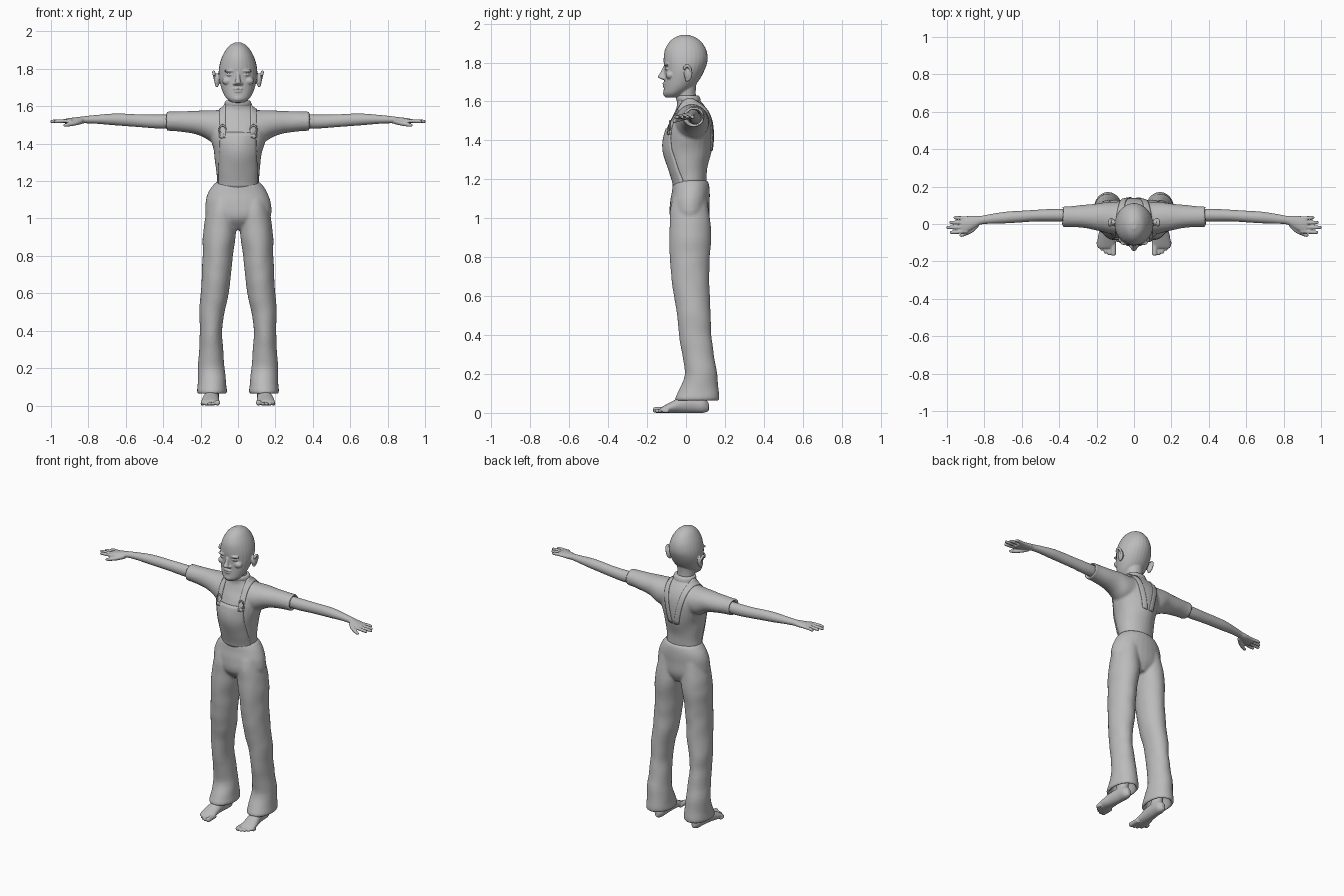
import bpy, bmesh
from math import sin, cos, pi, radians
from mathutils import Vector, Matrix, noise
from mathutils.bvhtree import BVHTree

cube = bpy.data.objects.get("Cube")
if cube:
    bpy.data.objects.remove(cube, do_unlink=True)

GREY = (0.5, 0.5, 0.5, 1)
grey = bpy.data.materials.new("plain_grey")
grey.use_nodes = True
grey.diffuse_color = GREY
grey.node_tree.nodes["Principled BSDF"].inputs["Base Color"].default_value = GREY

# axis -> how (along, u, v) becomes (x, y, z)
AXES = {"x": lambda p, u, v: (p, u, v),
        "y": lambda p, u, v: (u, p, v),
        "z": lambda p, u, v: (u, v, p)}


def spline(rows, steps=4):
    """Catmull-Rom interpolation between section rows."""
    out = []
    last = len(rows) - 1
    for i in range(last):
        a, b, c, d = (rows[max(0, min(last, i + k))] for k in (-1, 0, 1, 2))
        for s in range(steps):
            t = s / steps
            out.append([q + t * ((r - p) / 2 + t * (p - 2.5 * q + 2 * r - e / 2
                        + t * (1.5 * (q - r) + (e - p) / 2)))
                        for p, q, r, e in zip(a, b, c, d)])
    return out + [rows[-1]]


def loft(bm, axis, rows, side=1, fold=0, sides=28):
    """Closed tube through rows of (along, centre u, centre v, half u, half v)."""
    rings = []
    for p, u, v, a, b in spline(rows):
        ring = []
        for k in range(sides):
            t = 2 * pi * k / sides
            point = Vector(AXES[axis](p, u + a * cos(t), v + b * sin(t)))
            if fold:
                f = 1 + fold * noise.noise(point * 11)
                point = Vector(AXES[axis](p, u + a * f * cos(t), v + b * f * sin(t)))
            point.x *= side
            ring.append(bm.verts.new(point))
        rings.append(ring)
    for lo, hi in zip(rings, rings[1:]):
        for k in range(sides):
            n = (k + 1) % sides
            bm.faces.new((lo[k], lo[n], hi[n], hi[k]))
    bm.faces.new(rings[0])
    bm.faces.new(rings[-1])


def blob(bm, centre, size):
    bmesh.ops.create_uvsphere(bm, u_segments=20, v_segments=12, radius=1,
                              matrix=Matrix.LocRotScale(Vector(centre), None, Vector(size)))


def finish(name, bm):
    bmesh.ops.recalc_face_normals(bm, faces=bm.faces)
    mesh = bpy.data.meshes.new(name)
    bm.to_mesh(mesh)
    bm.free()
    for face in mesh.polygons:
        face.use_smooth = True
    mesh.materials.append(grey)
    obj = bpy.data.objects.new(name, mesh)
    bpy.context.collection.objects.link(obj)
    return obj


def fuse(name, bm, voxel, rounds=3):
    """Weld overlapping solids into one smooth skin."""
    obj = finish(name, bm)
    remesh = obj.modifiers.new("weld", "REMESH")
    remesh.mode = "VOXEL"
    remesh.voxel_size = voxel
    remesh.use_smooth_shade = True
    soften = obj.modifiers.new("soften", "SMOOTH")
    soften.factor = 0.5
    soften.iterations = rounds
    return obj


# shirt: trunk and short open sleeves
bm = bmesh.new()
loft(bm, "z", [(1.14, 0, .02, .11, .085), (1.18, 0, .02, .115, .085),
               (1.26, 0, .01, .118, .1), (1.35, 0, .008, .127, .122),
               (1.42, 0, .015, .147, .126), (1.49, 0, .025, .16, .112),
               (1.54, 0, .03, .15, .09), (1.58, 0, .025, .1, .07),
               (1.6, 0, .015, .073, .062), (1.625, 0, .01, .067, .058)], fold=.04)
for side in (-1, 1):
    loft(bm, "x", [(.08, .03, 1.49, .09, .09), (.14, .035, 1.495, .085, .085),
                   (.2, .038, 1.51, .073, .067), (.28, .04, 1.517, .06, .056),
                   (.36, .04, 1.52, .055, .052), (.38, .04, 1.52, .056, .051),
                   (.38, .045, 1.52, .04, .04), (.33, .045, 1.52, .038, .038)],
         side, fold=.05)
shirt = fuse("shirt", bm, .008)

# collar ring
bm = bmesh.new()
loft(bm, "z", [(1.595, 0, .016, .07, .06), (1.61, 0, .012, .073, .063),
               (1.63, 0, .008, .066, .058), (1.63, 0, .005, .05, .045)])
fuse("collar", bm, .006, 2)

# trousers: hips and flared open legs
bm = bmesh.new()
loft(bm, "z", [(.94, 0, .03, .05, .06), (1, 0, .02, .165, .1),
               (1.08, 0, .02, .176, .102), (1.14, 0, .025, .158, .098),
               (1.18, 0, .025, .132, .092), (1.195, 0, .025, .115, .08)], fold=.03)
for side in (-1, 1):
    loft(bm, "z", [(1.1, .075, .02, .075, .09), (1, .09, .02, .085, .104),
                   (.9, .1, .022, .088, .108), (.8, .107, .02, .081, .102),
                   (.7, .115, .022, .079, .097), (.6, .123, .03, .075, .092),
                   (.5, .138, .04, .068, .087), (.4, .145, .048, .06, .083),
                   (.3, .143, .062, .064, .082), (.2, .142, .077, .071, .083),
                   (.12, .14, .065, .077, .102), (.07, .138, .055, .081, .115),
                   (.07, .138, .055, .063, .096), (.14, .138, .06, .056, .076)],
         side, fold=.05)
fuse("trousers", bm, .008)

# arms with hands
for side, label in ((1, "left"), (-1, "right")):
    bm = bmesh.new()
    loft(bm, "x", [(.3, .045, 1.52, .034, .036), (.42, .047, 1.518, .034, .037),
                   (.52, .045, 1.522, .031, .034), (.6, .04, 1.527, .031, .033),
                   (.68, .035, 1.53, .031, .03), (.76, .028, 1.53, .026, .023),
                   (.82, .02, 1.528, .023, .019), (.85, .012, 1.525, .032, .018),
                   (.9, -.002, 1.522, .044, .015), (.925, -.004, 1.52, .043, .012)], side)
    for i, tip in enumerate((.965, .988, 1.003, .985)):
        y = .03 - .023 * i
        loft(bm, "x", [(.89, y, 1.522, .01, .01), (.94, y * 1.1, 1.521, .01, .01),
                       (tip - .01, y * 1.15, 1.519, .009, .009),
                       (tip, y * 1.15, 1.518, .004, .004)], side, sides=12)
    loft(bm, "x", [(.83, 0, 1.52, .015, .014), (.86, -.028, 1.512, .015, .013),
                   (.9, -.052, 1.503, .011, .011), (.925, -.06, 1.499, .009, .009),
                   (.935, -.061, 1.498, .003, .003)], side, sides=14)
    fuse(label + "_arm", bm, .004, 2)

# bare feet with toes
for side, label in ((1, "left"), (-1, "right")):
    bm = bmesh.new()
    loft(bm, "y", [(.117, .135, .03, .012, .02), (.09, .135, .04, .032, .04),
                   (.04, .137, .045, .036, .045), (-.02, .142, .042, .04, .042),
                   (-.07, .147, .03, .046, .03), (-.115, .149, .018, .048, .018),
                   (-.13, .149, .014, .042, .012)], side)
    loft(bm, "z", [(.03, .135, .05, .034, .04), (.2, .135, .06, .034, .04)], side)
    for i in range(5):
        r = .010 if i else .015
        x, tip = .11 + .019 * i + (.004 if i else 0), -.17 + .003 * i * i
        loft(bm, "y", [(-.09, x, r, r, r), (tip + .015, x, r, r, r),
                       (tip + .004, x, r, r * .8, r * .8),
                       (tip, x, r, r * .3, r * .3)], side, sides=12)
    fuse(label + "_foot", bm, .004, 2)

# head with neck, face and ears
bm = bmesh.new()
loft(bm, "z", [(1.55, 0, .02, .055, .05), (1.6, 0, .005, .054, .05),
               (1.65, 0, 0, .054, .05), (1.7, 0, 0, .055, .055)])
loft(bm, "z", [(1.62, 0, -.07, .035, .035), (1.64, 0, -.06, .06, .055),
               (1.67, 0, -.04, .079, .074), (1.71, 0, -.022, .093, .09),
               (1.76, 0, -.008, .103, .103), (1.81, 0, -.002, .101, .113),
               (1.86, 0, -.002, .087, .108), (1.9, 0, -.003, .066, .087),
               (1.926, 0, -.004, .044, .058), (1.942, 0, -.005, .015, .02)])
loft(bm, "z", [(1.78, 0, -.106, .01, .01), (1.75, 0, -.116, .011, .015),
               (1.728, 0, -.126, .017, .019), (1.718, 0, -.121, .02, .014),
               (1.712, 0, -.113, .012, .008)], sides=16)
blob(bm, (0, -.108, 1.693), (.028, .013, .006))
blob(bm, (0, -.107, 1.679), (.024, .013, .007))
blob(bm, (0, -.097, 1.642), (.032, .021, .02))
for side in (-1, 1):
    blob(bm, (side * .042, -.1, 1.789), (.034, .014, .008))
    blob(bm, (side * .042, -.096, 1.768), (.02, .013, .008))
    blob(bm, (side * .055, -.082, 1.735), (.03, .022, .022))
    blob(bm, (side * .018, -.114, 1.72), (.009, .011, .008))
    blob(bm, (side * .112, .008, 1.742), (.016, .018, .034))
    for k in range(18):
        t = radians(-100 + 14 * k)
        blob(bm, (side * (.122 + .009 * sin(t)), .006 + .02 * cos(t),
                  1.747 + .036 * sin(t)), (.009, .007, .009))
fuse("head", bm, .004, 2)

# surface of the shirt, for laying the bib and straps on it
bpy.context.view_layer.update()
cloth = BVHTree.FromObject(shirt, bpy.context.evaluated_depsgraph_get())


def on_shirt(x, z, angle):
    """Point just outside the shirt, at an angle from the front over the shoulder."""
    way = Vector((0, -cos(angle), sin(angle)))
    start = Vector((x, .02, z))
    hit = cloth.ray_cast(start, way)[0]
    return (hit or start) + way * .002


def sheet(name, grid):
    bm = bmesh.new()
    rows = [[bm.verts.new(p) for p in row] for row in grid]
    for lo, hi in zip(rows, rows[1:]):
        for k in range(len(lo) - 1):
            bm.faces.new((lo[k], lo[k + 1], hi[k + 1], hi[k]))
    obj = finish(name, bm)
    solid = obj.modifiers.new("thickness", "SOLIDIFY")
    solid.thickness = .007
    solid.offset = 0
    return obj


# bib, narrowing to the top
sheet("bib", [[on_shirt(k / 8 * (.106 - .012 * j / 14), 1.16 + .3 * j / 14, 0)
               for k in range(-8, 9)] for j in range(15)])

for side, label in ((1, "left"), (-1, "right")):
    # strap over the shoulder, slanting to the middle of the back
    grid = []
    for j in range(33):
        t = j / 32
        x = .083 - .06 * max(0, t - .4) / .6
        grid.append([on_shirt(side * (x + w * .008), 1.44, radians(-5 + 225 * t))
                     for w in (-2, -1, 0, 1, 2)])
    sheet(label + "_strap", grid)
    # wire buckle and button
    spot = on_shirt(side * .083, 1.475, 0)
    bpy.ops.mesh.primitive_torus_add(location=spot - Vector((0, .005, 0)), major_radius=.017,
                                     minor_radius=.004, major_segments=20, minor_segments=8,
                                     rotation=(pi / 2, 0, 0))
    buckle = bpy.context.object
    buckle.name = label + "_buckle"
    buckle.scale.y = 1.4
    buckle.data.materials.append(grey)
    bpy.ops.object.shade_smooth()
    bm = bmesh.new()
    blob(bm, on_shirt(side * .083, 1.44, 0) - Vector((0, .003, 0)), (.013, .007, .013))
    finish(label + "_button", bm)
